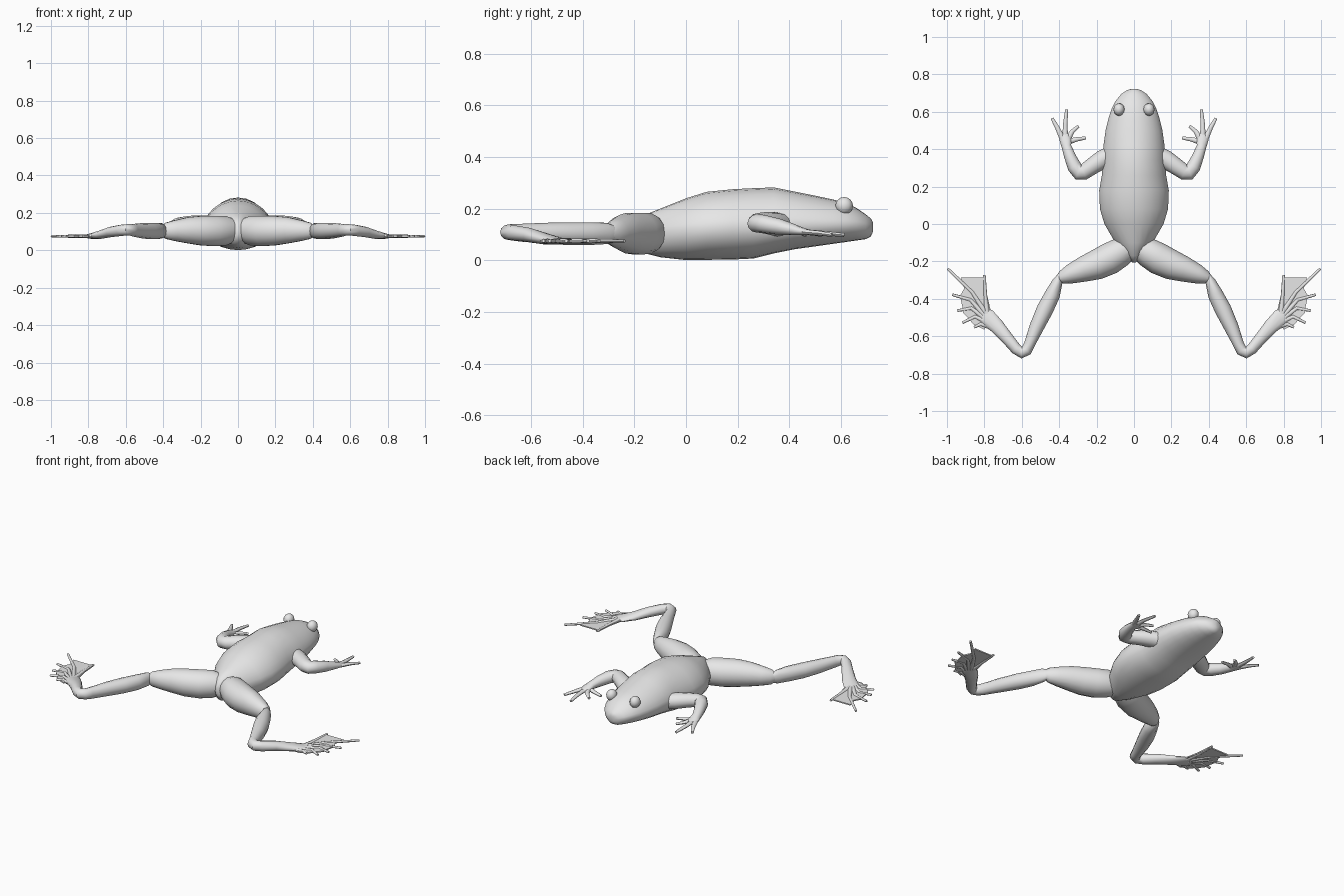
import bpy, bmesh, math
from mathutils import Vector

skin = bpy.data.materials.new("grey skin")
skin.diffuse_color = (0.8, 0.8, 0.8, 1)


def finish(name, bm, mirror=True, angle=50):
    """Turn a bmesh into a smooth object, mirrored across x if asked."""
    bmesh.ops.recalc_face_normals(bm, faces=bm.faces)
    me = bpy.data.meshes.new(name)
    bm.to_mesh(me)
    bm.free()
    ob = bpy.data.objects.new(name, me)
    bpy.context.collection.objects.link(ob)
    me.materials.append(skin)
    if mirror:
        ob.modifiers.new("mirror", 'MIRROR')
    bpy.ops.object.select_all(action='DESELECT')
    ob.select_set(True)
    bpy.context.view_layer.objects.active = ob
    bpy.ops.object.shade_smooth_by_angle(angle=math.radians(angle))
    return ob


def skin_rings(bm, rings):
    """Bridge successive rings of points and cap both ends."""
    vs = [[bm.verts.new(p) for p in r] for r in rings]
    n = len(vs[0])
    for a, b in zip(vs, vs[1:]):
        for i in range(n):
            j = (i + 1) % n
            bm.faces.new((a[i], a[j], b[j], b[i]))
    bm.faces.new(vs[0])
    bm.faces.new(vs[-1])


def tube(bm, path, sides=12):
    """Tapered tube; each path point is x, y, z, half width, half height."""
    pts = [Vector(p[:3]) for p in path]
    rings = []
    for k, p in enumerate(path):
        a, b = pts[max(k - 1, 0)], pts[min(k + 1, len(pts) - 1)]
        d = Vector((0, 0, 0))
        if k > 0:
            d += (pts[k] - a).normalized()
        if k < len(pts) - 1:
            d += (b - pts[k]).normalized()
        side = d.cross(Vector((0, 0, 1))).normalized()
        up = side.cross(d).normalized()
        rings.append([pts[k] + side * p[3] * math.cos(t) + up * p[4] * math.sin(t)
                      for t in (2 * math.pi * i / sides for i in range(sides))])
    skin_rings(bm, rings)


# Body and head: y, half width, bottom, widest height, top
body = [
    (-0.205, 0.010, 0.07, 0.10, 0.13), (-0.17, 0.05, 0.03, 0.10, 0.172),
    (-0.10, 0.10, 0.012, 0.11, 0.20), (0.0, 0.158, 0.001, 0.12, 0.24),
    (0.08, 0.182, 0.002, 0.125, 0.265), (0.18, 0.186, 0.003, 0.13, 0.275),
    (0.26, 0.172, 0.007, 0.13, 0.279), (0.34, 0.17, 0.027, 0.135, 0.282),
    (0.42, 0.163, 0.043, 0.14, 0.266), (0.50, 0.152, 0.054, 0.14, 0.25),
    (0.57, 0.135, 0.064, 0.14, 0.235), (0.62, 0.118, 0.071, 0.14, 0.222),
    (0.66, 0.097, 0.077, 0.14, 0.202), (0.695, 0.068, 0.082, 0.135, 0.178),
    (0.715, 0.038, 0.092, 0.13, 0.162), (0.723, 0.012, 0.11, 0.13, 0.148),
]
rings = []
for y, w, lo, mid, hi in body:
    ring = []
    for i in range(24):
        t = 2 * math.pi * i / 24
        s = math.sin(t)
        z = mid + (hi - mid) * s ** 1.25 if s > 0 else mid - (mid - lo) * abs(s)
        ring.append((w * math.cos(t), y, z))
    rings.append(ring)
bm = bmesh.new()
skin_rings(bm, rings)
finish("body", bm, mirror=False)

# Eyes: low bumps on the head
bm = bmesh.new()
bmesh.ops.create_uvsphere(bm, u_segments=12, v_segments=8, radius=1)
for v in bm.verts:
    v.co = (0.08 + v.co.x * 0.030, 0.612 + v.co.y * 0.034, 0.211 + v.co.z * 0.034)
finish("eyes", bm)

# Thighs
bm = bmesh.new()
tube(bm, [
    (0.02, -0.125, 0.105, 0.06, 0.06), (0.07, -0.15, 0.105, 0.078, 0.08),
    (0.13, -0.185, 0.103, 0.085, 0.083), (0.20, -0.218, 0.105, 0.080, 0.080),
    (0.27, -0.242, 0.107, 0.068, 0.071), (0.34, -0.268, 0.105, 0.052, 0.056),
    (0.385, -0.286, 0.104, 0.036, 0.044), (0.41, -0.296, 0.104, 0.018, 0.025),
], 14)
finish("thighs", bm)

# Shins, ankles and foot roots
bm = bmesh.new()
tube(bm, [
    (0.398, -0.275, 0.104, 0.012, 0.028), (0.408, -0.305, 0.104, 0.027, 0.041),
    (0.435, -0.375, 0.103, 0.041, 0.044), (0.475, -0.455, 0.103, 0.045, 0.044),
    (0.52, -0.55, 0.105, 0.039, 0.040), (0.56, -0.645, 0.107, 0.029, 0.034),
    (0.575, -0.675, 0.109, 0.031, 0.031), (0.60, -0.688, 0.109, 0.031, 0.030),
    (0.63, -0.668, 0.106, 0.030, 0.030), (0.68, -0.608, 0.098, 0.033, 0.028),
    (0.735, -0.545, 0.083, 0.040, 0.022), (0.785, -0.498, 0.075, 0.046, 0.014),
    (0.81, -0.475, 0.075, 0.036, 0.007),
])
finish("lower_legs", bm)

# Webbing between the toes
web = [(0.76, -0.49), (0.785, -0.38), (0.792, -0.285), (0.925, -0.285), (0.908, -0.345),
       (0.93, -0.385), (0.918, -0.44), (0.915, -0.475), (0.885, -0.505),
       (0.86, -0.535), (0.80, -0.565)]
bm = bmesh.new()
skin_rings(bm, [[(x, y, z) for x, y in web] for z in (0.071, 0.078)])
finish("webs", bm, angle=30)

# Toes: root, middle and tip
toes = [((0.785, -0.48), (0.795, -0.38), (0.80, -0.272)),
        ((0.79, -0.48), (0.865, -0.365), (0.997, -0.238)),
        ((0.79, -0.50), (0.875, -0.405), (0.972, -0.378)),
        ((0.79, -0.51), (0.87, -0.45), (0.945, -0.463)),
        ((0.785, -0.525), (0.85, -0.495), (0.918, -0.528)),
        ((0.78, -0.545), (0.82, -0.535), (0.855, -0.552))]
bm = bmesh.new()
for a, b, c in toes:
    tube(bm, [(*a, 0.075, 0.015, 0.011), (*b, 0.075, 0.010, 0.009),
              (*c, 0.075, 0.007, 0.006)], 8)
finish("toes", bm)

# Arms
bm = bmesh.new()
tube(bm, [
    (0.11, 0.375, 0.135, 0.05, 0.045), (0.17, 0.345, 0.14, 0.050, 0.046),
    (0.225, 0.308, 0.145, 0.045, 0.042), (0.268, 0.279, 0.145, 0.043, 0.038),
    (0.295, 0.276, 0.143, 0.042, 0.036), (0.318, 0.305, 0.140, 0.038, 0.035),
    (0.342, 0.36, 0.130, 0.031, 0.031), (0.361, 0.415, 0.119, 0.026, 0.022),
    (0.366, 0.45, 0.112, 0.032, 0.015), (0.37, 0.478, 0.108, 0.022, 0.010),
])
finish("arms", bm)

# Fingers
fingers = [((0.38, 0.45), (0.41, 0.515), (0.438, 0.565)),
           ((0.367, 0.45), (0.368, 0.53), (0.36, 0.612)),
           ((0.355, 0.45), (0.33, 0.495), (0.297, 0.523)),
           ((0.35, 0.44), (0.31, 0.452), (0.258, 0.46))]
bm = bmesh.new()
for a, b, c in fingers:
    tube(bm, [(*a, 0.110, 0.016, 0.011), (*b, 0.105, 0.012, 0.009),
              (*c, 0.098, 0.008, 0.007)], 8)
finish("fingers", bm)
